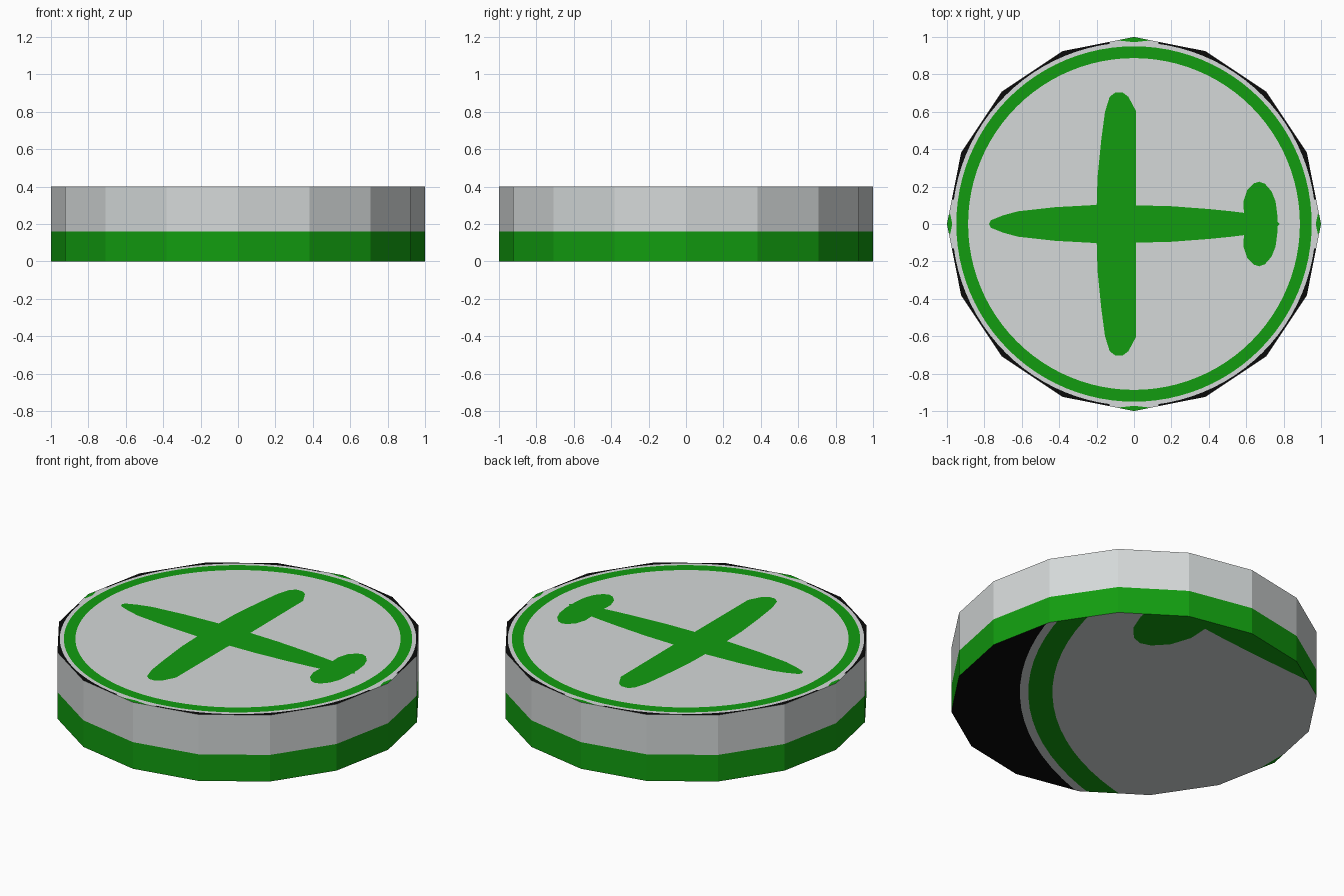
import bpy, bmesh, math
from mathutils import Vector
from mathutils.geometry import delaunay_2d_cdt

if "Cube" in bpy.data.objects:
    bpy.data.objects.remove(bpy.data.objects["Cube"])

SIDES, H, BAND = 16, 0.40, 0.16


def material(name, rgb):
    m = bpy.data.materials.new(name)
    m.diffuse_color = (*rgb, 1)
    m.use_nodes = True
    m.node_tree.nodes["Principled BSDF"].inputs["Base Color"].default_value = m.diffuse_color
    return m


MATS = [material("light_grey", (0.66, 0.69, 0.69)),
        material("green", (0.006, 0.335, 0.005)),
        material("black", (0.003, 0.003, 0.003))]
GREY, GREEN, BLACK = range(3)


def circle(r, n):
    return [Vector((r * math.cos(2 * math.pi * i / n), r * math.sin(2 * math.pi * i / n)))
            for i in range(n)]


def mirrored(half):
    """Close a half outline by mirroring it over the x axis."""
    return [Vector(p) for p in half] + [Vector((x, -y)) for x, y in reversed(half) if y > 0]


def inside(p, poly):
    hit = False
    for a, b in zip(poly, poly[1:] + poly[:1]):
        if (a.y > p.y) != (b.y > p.y) and p.x < a.x + (p.y - a.y) * (b.x - a.x) / (b.y - a.y):
            hit = not hit
    return hit


# Painted emblem outlines: aircraft body, wing, tail, ring, small marks at the rim
body = mirrored([(-.775, 0), (-.765, .02), (-.70, .046), (-.62, .068), (-.42, .09), (-.2, .102),
                 (.01, .1), (.2, .095), (.4, .08), (.52, .068), (.6, .058), (.76, .02), (.78, 0)])
wing = mirrored([(-.2, .08), (-.195, .25), (-.175, .45), (-.155, .6), (-.13, .68), (-.1, .703),
                 (-.06, .703), (-.03, .68), (.01, .605), (.012, .08)])
tail = mirrored([(.588, .05), (.585, .12), (.605, .18), (.64, .217), (.67, .226), (.7, .215),
                 (.735, .175), (.757, .12), (.766, .05)])
tips, pale = [], []
for i in range(4):
    a = Vector((math.cos(i * math.pi / 2), math.sin(i * math.pi / 2)))
    b = Vector((-a.y, a.x))
    w = 0.05 if i % 2 == 0 else 0.09
    tips.append([a * 1.02 + b * w, a * 1.02 - b * w, a * .982 - b * w, a * .972, a * .982 + b * w])
    pale.append([a * 1.03 + b * .13, a * 1.03 - b * .13, a * .95 - b * .13, a * .95 + b * .13])

# Later layers paint over earlier ones
LAYERS = ([(circle(.972, 96), GREY)] + [(p, GREY) for p in pale] + [(p, GREEN) for p in tips]
          + [(circle(.95, 96), GREEN), (circle(.887, 96), GREY),
             (body, GREEN), (wing, GREEN), (tail, GREEN)])


def painted_disc(name, z, scale, offset, flip):
    """Flat rim-shaped disc cut along the emblem outlines."""
    rim = circle(1, SIDES)
    layers = [([p * scale + offset for p in poly], c) for poly, c in LAYERS]
    pts, edges = [], []
    for poly in [rim] + [l[0] for l in layers]:
        s, n = len(pts), len(poly)
        pts += poly
        edges += [(s + i, s + (i + 1) % n) for i in range(n)]
    v, _, f, *_ = delaunay_2d_cdt(pts, edges, [], 0, 1e-5)
    faces, cols = [], []
    for face in f:
        c = sum((v[i] for i in face), Vector((0, 0))) / len(face)
        if not inside(c, rim):
            continue
        col = BLACK
        for poly, k in layers:
            if inside(c, poly):
                col = k
        faces.append(list(reversed(face)) if flip else list(face))
        cols.append(col)
    make(name, [(p.x, p.y, z) for p in v], faces, cols)


def make(name, verts, faces, cols):
    me = bpy.data.meshes.new(name)
    me.from_pydata(verts, [], faces)
    for m in MATS:
        me.materials.append(m)
    for p, c in zip(me.polygons, cols):
        p.material_index = c
    bm = bmesh.new()
    bm.from_mesh(me)
    bmesh.ops.delete(bm, geom=[x for x in bm.verts if not x.link_faces], context='VERTS')
    bm.to_mesh(me)
    bm.free()
    bpy.context.collection.objects.link(bpy.data.objects.new(name, me))


# Side wall: green lower band, grey upper band
rim = circle(1, SIDES)
verts = [(p.x, p.y, z) for z in (0, BAND, H) for p in rim]
faces = [(r * SIDES + i, r * SIDES + (i + 1) % SIDES,
          (r + 1) * SIDES + (i + 1) % SIDES, (r + 1) * SIDES + i)
         for r in range(2) for i in range(SIDES)]
make("side_wall", verts, faces, [GREEN] * SIDES + [GREY] * SIDES)

# Top with the whole emblem, underside with an enlarged corner of it
painted_disc("top_face", H, 1.0, Vector((0, 0)), False)
painted_disc("bottom_face", 0.0, 2.09, Vector((-1, 1)), True)
